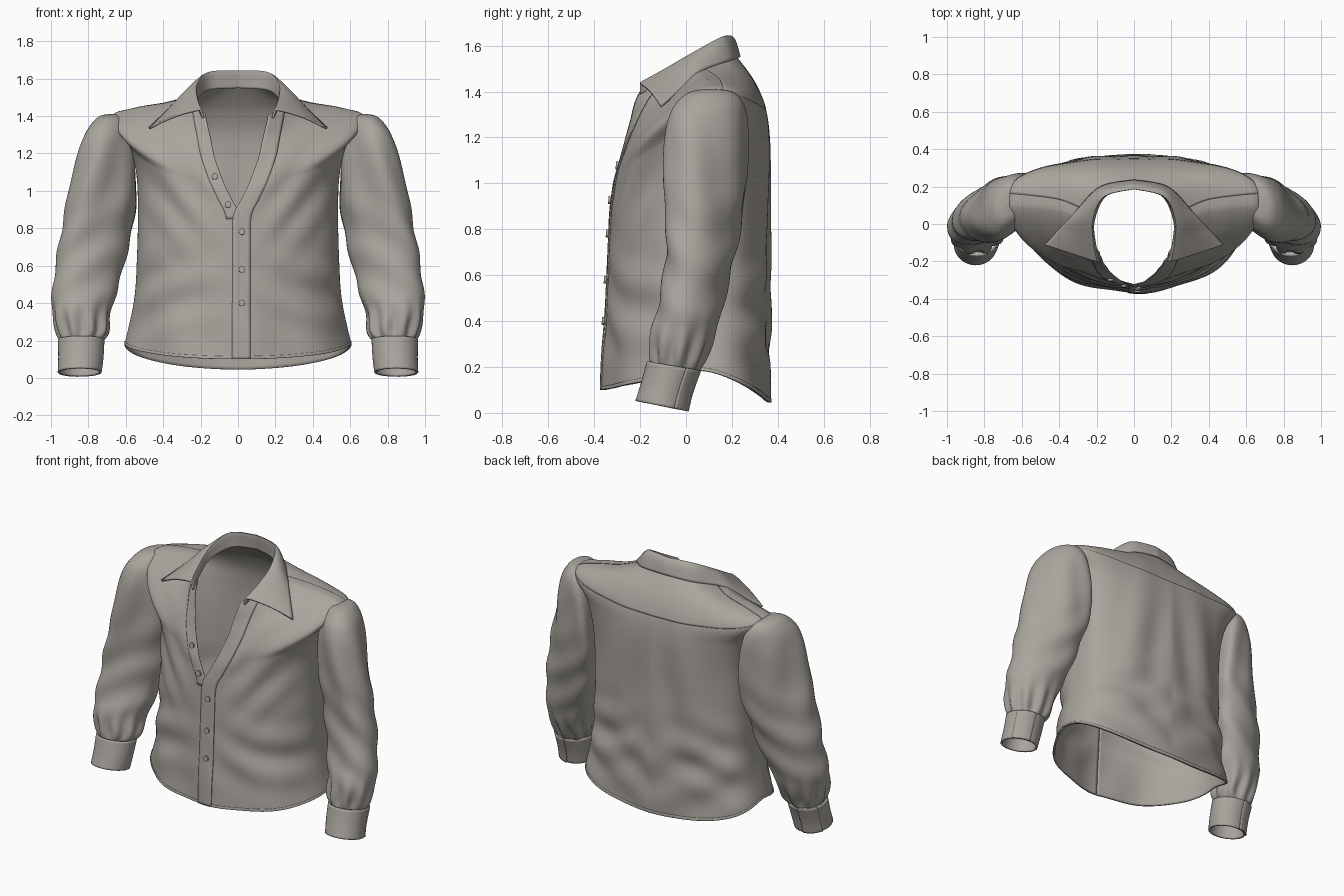
import bpy
from math import sin, cos, pi, asin, exp
from mathutils import Vector

if "Cube" in bpy.data.objects:
    bpy.data.objects.remove(bpy.data.objects["Cube"])

cloth = bpy.data.materials.new("warm_grey_cloth")
cloth.use_nodes = True
COLOUR = (0.40, 0.375, 0.34, 1)
cloth.diffuse_color = COLOUR
cloth.node_tree.nodes["Principled BSDF"].inputs["Base Color"].default_value = COLOUR


def spline(keys, t):
    """Smooth curve through keys, t counted in keys."""
    i = max(0, min(int(t), len(keys) - 2))
    f = t - i
    a, b, c, d = (keys[max(0, min(k, len(keys) - 1))] for k in range(i - 1, i + 3))
    return [0.5 * (2 * q + (r - p) * f + (2 * p - 5 * q + 4 * r - s) * f * f
                   + (3 * q - p - 3 * r + s) * f ** 3) for p, q, r, s in zip(a, b, c, d)]


def sheet(name, point, nu, nv, closed=False, thick=0.0):
    """Surface point(u, v) with u, v in 0..1."""
    verts = [point(i / nu, j / nv) for j in range(nv + 1) for i in range(nu + (not closed))]
    w = nu if closed else nu + 1
    faces = [(j * w + i, j * w + (i + 1) % w, (j + 1) * w + (i + 1) % w, (j + 1) * w + i)
             for j in range(nv) for i in range(nu)]
    mesh = bpy.data.meshes.new(name)
    mesh.from_pydata(verts, [], faces)
    ob = bpy.data.objects.new(name, mesh)
    bpy.context.collection.objects.link(ob)
    finish(ob)
    if thick:
        mod = ob.modifiers.new("thickness", 'SOLIDIFY')
        mod.thickness = thick
        mod.offset = 0


def finish(ob):
    ob.data.materials.append(cloth)
    bpy.ops.object.select_all(action='DESELECT')
    ob.select_set(True)
    bpy.context.view_layer.objects.active = ob
    bpy.ops.object.shade_smooth_by_angle(angle=0.8)


def bump(x, centre, width):
    return exp(-((x - centre) / width) ** 2)


# Body rings: half width, y front / side / back, z front / side / back, neck gap
RINGS = [
    (.60, -.36, .05, .362, .10, .185, .045, 0),
    (.55, -.345, .05, .362, .38, .42, .38, 0),
    (.535, -.335, .05, .362, .62, .65, .65, 0),
    (.53, -.325, .06, .362, .85, .90, .88, .003),
    (.54, -.315, .07, .365, .95, 1.10, 1.05, .045),
    (.585, -.305, .08, .362, 1.02, 1.27, 1.2, .08),
    (.67, -.285, .10, .345, 1.09, 1.395, 1.32, .11),
    (.55, -.265, .10, .305, 1.17, 1.44, 1.42, .14),
    (.38, -.25, .08, .26, 1.26, 1.468, 1.49, .16),
    (.235, -.26, .01, .205, 1.34, 1.505, 1.56, .185)]
TOP = len(RINGS) - 1


def folds(x, z, front):
    """Height of the cloth folds."""
    ax = abs(x)
    waist = bump(z, .45, .22) * min(1, ax / .3)
    d = .011 * waist * sin(26 * z + 9 * ax + 2 * sin(5 * x))
    if front:
        d += .008 * bump(z, .95, .25) * bump(ax, .3, .18) * sin(24 * (z - .8) - 30 * ax)
        d += .008 * bump(z, .2, .2) * sin(17 * x + 4 * z)
    else:
        d += .013 * bump(z, .85, .4) * sin(19 * ax + 3 * z) * bump(ax, .2, .25)
        d += .008 * bump(z, .3, .25) * sin(20 * z - 14 * ax)
    return d


def body(v, a, off=0.0):
    hw, yf, ys, yb, zf, zs, zb, _ = spline(RINGS, v)
    s, c = sin(a), cos(a)
    k = abs(c) ** (1 + .3 * min(1, v / 3))
    x = hw * s
    y = ys + (yf - ys) * c if c > 0 else ys + (yb - ys) * abs(c) ** .58
    z = zs + ((zf if c > 0 else zb) - zs) * k
    d = off + folds(x, z, c > 0) * min(1, abs(c) * 2)
    lift = off * min(1, max(0, v - 5.5))
    return Vector((x + d * s, y - d * c, z + lift))


def edge_angle(v, dx=0.0):
    r = spline(RINGS, v)
    return asin(max(-.97, min(.97, (max(0, r[7]) + dx) / r[0])))


def torso(u, w):
    v = w * TOP
    a0 = edge_angle(v)
    return body(v, a0 + u * (2 * pi - 2 * a0))


sheet("shirt_body", torso, 192, 100, thick=.01)

# Front bands along the opening
sheet("button_band_left", lambda u, w: body(w * TOP, edge_angle(w * TOP, -.03 + u * .095), .008),
      6, 90, thick=.006)


def under_band(u, w):
    v = 3 + w * (TOP - 3)
    return body(v, -edge_angle(v, -.015 + u * .075), .005)


sheet("button_band_right", under_band, 6, 50, thick=.005)


# Yoke across the upper back
def yoke(u, w):
    v = 6.0 + w * (TOP - 6.0)
    return body(v, pi * (.53 + .94 * u), .004)


sheet("back_yoke", yoke, 70, 30, thick=.004)

# Hem fold
sheet("hem_band", lambda u, w: body(w * .09, .01 + u * (2 * pi - .02), .004), 192, 3, thick=.008)

# Buttons
for i, (v, dx) in enumerate([(1.08, .02), (1.83, .02), (2.66, .02), (3.7, -1), (5.7, -1)]):
    a = edge_angle(v, dx) if dx > 0 else -edge_angle(v, .02)
    bpy.ops.mesh.primitive_cylinder_add(vertices=20, radius=.017, depth=.012,
                                        location=body(v, a, .015),
                                        rotation=(pi / 2 - .1, 0, 0))
    button = bpy.context.object
    button.name = f"button_{i + 1}"
    finish(button)

# Collar: neck seam, top fold and outer edge from centre back to front
SEAM = [(0, .2, 1.55), (.15, .155, 1.54), (.215, .02, 1.50), (.21, -.1, 1.44), (.185, -.2, 1.39)]
FOLD = [(0, .19, 1.64), (.16, .15, 1.63), (.222, .03, 1.565), (.22, -.1, 1.49), (.2, -.2, 1.435)]
EDGE = [(0, .232, 1.55), (.18, .195, 1.535), (.31, .065, 1.488), (.40, -.03, 1.405),
        (.475, -.11, 1.335)]


def collar(u, w):
    t = abs(u - .5) * 8
    seam, fold, edge = (Vector(spline(k, t)) for k in (SEAM, FOLD, EDGE))
    if w < .4:
        p = seam.lerp(fold, w / .4)
    else:
        f = (w - .4) / .6
        p = fold.lerp(edge, f)
        p.z += .025 * sin(pi * f) * (1 - t / 8)
    if u < .5:
        p.x = -p.x
    return p


sheet("collar", collar, 80, 20, thick=.012)

# Sleeve slices: z, x inner / outer, y front / back, tilt
SLEEVE = [
    (.19, .735, .945, -.155, .05, -.15), (.24, .70, .965, -.155, .075, -.12),
    (.35, .685, .99, -.15, .125, -.05), (.48, .64, .993, -.115, .16, 0),
    (.65, .60, .968, -.085, .195, 0), (.82, .56, .94, -.075, .225, 0),
    (1.0, .54, .90, -.08, .245, 0), (1.2, .55, .853, -.08, .255, 0),
    (1.31, .57, .815, -.06, .25, 0), (1.37, .595, .775, -.02, .23, 0),
    (1.402, .62, .735, .03, .19, 0), (1.412, .68, .68, .105, .105, 0)]
CUFF = [(.03, .735, .958, -.215, .0, -.2), (.11, .725, .955, -.19, .02, -.19),
        (.205, .72, .957, -.165, .055, -.17)]


def slice_point(keys, t, a, d, side, upper=0.0):
    """upper: 0 at the wrist, 1 at the shoulder."""
    z, x0, x1, y0, y1, tilt = spline(keys, t)
    half = (x1 - x0) / 2
    x = (x0 + x1) / 2 + (half + d) * cos(a)
    s = sin(a)
    if cos(a) < 0:
        # Squarer towards the armhole
        s = (abs(s) ** (1 - .45 * upper)) * (1 if s > 0 else -1)
    dy = ((y1 - y0) / 2 + d) * s
    sweep = .38 * upper * half * cos(a)
    return Vector((side * x, (y0 + y1) / 2 + dy - sweep, z + tilt * dy))


def sleeve(side):
    def point(u, w):
        a, t = 2 * pi * u, w * (len(SLEEVE) - 1)
        d = .012 * bump(t, 1.2, .9) * sin(9 * a)
        d += .007 * bump(t, 4, 1.8) * sin(4.2 * t + 3 * cos(a) + 2 * sin(a))
        d += .007 * bump(t, 6.2, 1.5) * sin(5 * a + 1.2 * t)
        return slice_point(SLEEVE, t, a, d, side, min(1, t / 6))
    return point


for side, name in ((1, "left"), (-1, "right")):
    sheet(name + "_sleeve", sleeve(side), 72, 80, closed=True)
    sheet(name + "_cuff", lambda u, w: slice_point(CUFF, 2 * w, 2 * pi * u, 0, side),
          48, 10, closed=True, thick=.012)

    # Overlapping flap at the back of the cuff
    sheet(name + "_cuff_flap",
          lambda u, w: slice_point(CUFF, 2 * w, .5 + u, .008, side), 12, 10, thick=.008)
